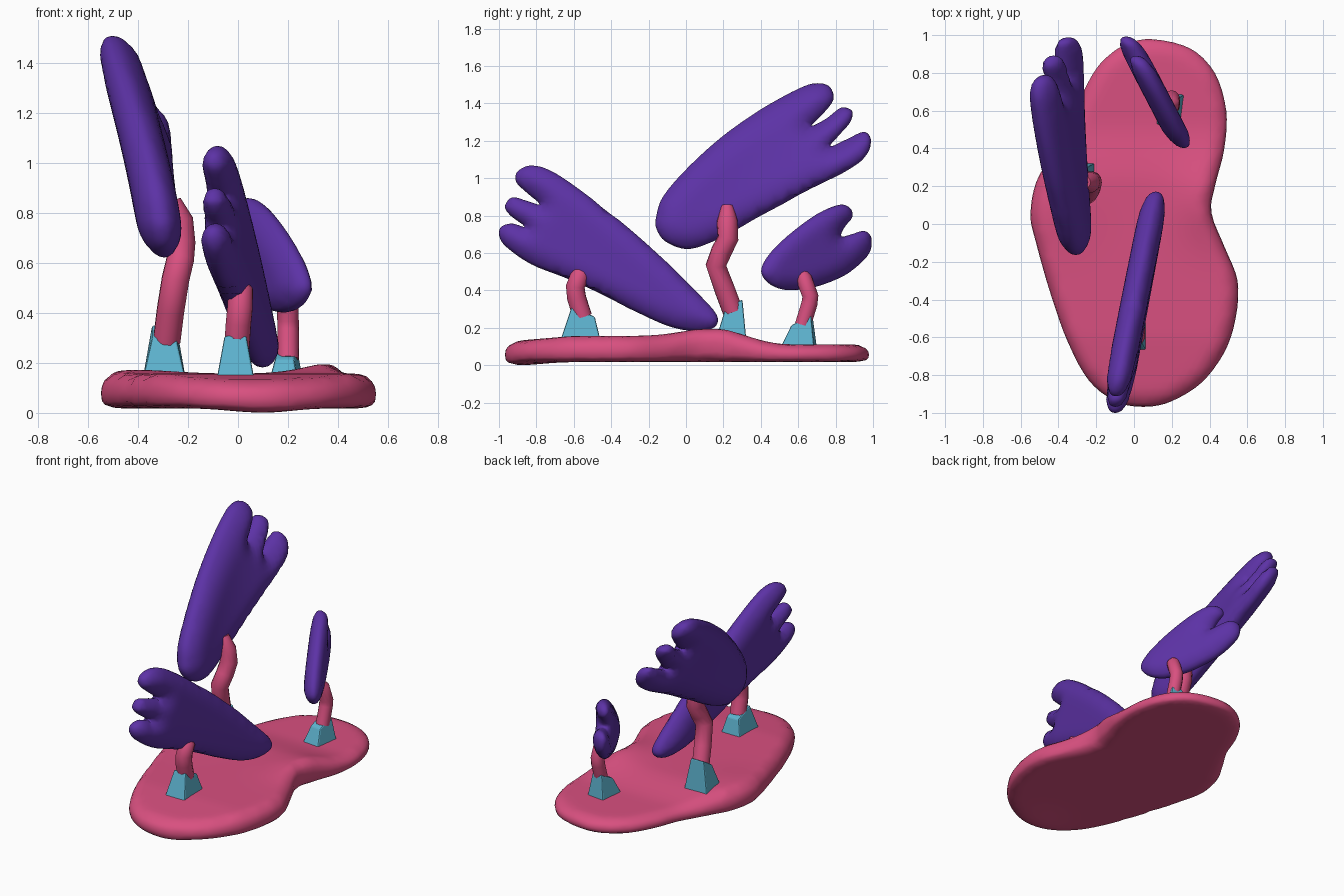
import bpy
import bmesh
import math
from mathutils import Matrix, Vector, geometry

cube = bpy.data.objects.get("Cube")
if cube:
    bpy.data.objects.remove(cube, do_unlink=True)


def make_material(name, color):
    material = bpy.data.materials.new(name)
    material.use_nodes = True
    rgba = (*color, 1.0)
    material.diffuse_color = rgba
    for node in material.node_tree.nodes:
        if node.type == "BSDF_PRINCIPLED":
            node.inputs["Base Color"].default_value = rgba
            node.inputs["Roughness"].default_value = 0.7
    return material


PINK = make_material("raspberry pink", (0.69, 0.08, 0.215))
PURPLE = make_material("violet purple", (0.108, 0.032, 0.38))
TEAL = make_material("sky teal", (0.11, 0.45, 0.62))


def finish(bm, name, material, smooth):
    """Turn a bmesh into a linked object with one colour."""
    bmesh.ops.recalc_face_normals(bm, faces=bm.faces)
    for face in bm.faces:
        face.smooth = smooth
    mesh = bpy.data.meshes.new(name)
    bm.to_mesh(mesh)
    bm.free()
    mesh.materials.append(material)
    obj = bpy.data.objects.new(name, mesh)
    bpy.context.collection.objects.link(obj)
    return obj


def smooth_outline(points, steps=4):
    """Closed Catmull-Rom curve through the points."""
    pts = [Vector(p) for p in points]
    count = len(pts)
    result = []
    for i in range(count):
        before, start, end, after = (pts[(i + k - 1) % count] for k in range(4))
        for s in range(steps):
            t = s / steps
            result.append(0.5 * (2 * start + (end - before) * t
                                 + (2 * before - 5 * start + 4 * end - after) * t ** 2
                                 + (3 * start - before - 3 * end + after) * t ** 3))
    return result


def distance(point, outline):
    best = math.inf
    for i, start in enumerate(outline):
        edge = outline[i - 1] - start
        t = max(0.0, min(1.0, (point - start).dot(edge) / max(edge.length_squared, 1e-12)))
        best = min(best, (point - start - t * edge).length)
    return best


def pillow(name, points, rim, place, material, spacing=0.03):
    """Puffed slab: a filled outline whose two skins round together at the rim."""
    outline = smooth_outline(points)
    count = len(outline)
    area = sum(outline[i - 1].cross(outline[i]) for i in range(count))
    verts = list(outline)

    # Rows hugging the rim keep the rounded edge even
    for inset in (0.004, 0.014):
        for i in range(count):
            along = (outline[(i + 1) % count] - outline[i - 1]).normalized()
            inward = Vector((-along.y, along.x)) * math.copysign(1, area)
            candidate = outline[i] + inward * inset
            if distance(candidate, outline) > inset * 0.8:
                verts.append(candidate)

    # Regular grid over the interior
    low = [min(p[k] for p in outline) for k in range(2)]
    high = [max(p[k] for p in outline) for k in range(2)]
    for row in range(int((high[1] - low[1]) / spacing) + 1):
        for column in range(int((high[0] - low[0]) / spacing) + 1):
            p = Vector((low[0] + (column + 0.5 * (row % 2)) * spacing, low[1] + row * spacing))
            if distance(p, outline) > spacing:
                verts.append(p)
    loop = [(i, (i + 1) % count) for i in range(count)]
    flat, _, faces, *_ = geometry.delaunay_2d_cdt(verts, loop, [], 1, 1e-6)

    bm = bmesh.new()
    front, back = [], []
    for p in flat:
        depth = distance(p, outline)
        puff = math.sqrt(max(0.0, 1 - (1 - min(depth / rim, 1)) ** 2))
        if depth < 1e-5:
            vert = bm.verts.new(place(p.x, p.y, 0))
            front.append(vert)
            back.append(vert)
        else:
            front.append(bm.verts.new(place(p.x, p.y, puff)))
            back.append(bm.verts.new(place(p.x, p.y, -puff)))
    for face in faces:
        for skin in (front, back):
            corners = [skin[i] for i in face]
            if len(set(corners)) > 2 and not bm.faces.get(corners):
                bm.faces.new(corners)
    obj = finish(bm, name, material, True)
    relax = obj.modifiers.new("relax", "SMOOTH")
    relax.factor = 0.5
    relax.iterations = 2
    return obj


# Island base: pinched oval, flat below, with a soft mound on its left waist
def base_surface(x, y, side):
    ramp = max(0.0, min(1.0, (y - 0.2) / 0.35))
    mound = 0.05 * math.exp(-((x - 0.42) ** 2 + (y - 0.12) ** 2) / 0.035)
    top = 0.157 - 0.045 * ramp * ramp * (3 - 2 * ramp) + mound
    top += 0.015 * math.exp(-((x + 0.4) ** 2 + (y - 0.1) ** 2) / 0.04)
    top -= 0.025 * max(0.0, min(1.0, (-y - 0.6) / 0.3))
    bottom = 0.018 - 0.018 * math.exp(-((x - 0.1) ** 2 + (y + 0.9) ** 2) / 0.03)
    edge = bottom + 0.42 * (top - bottom) + 0.6 * mound
    if side < 0:
        return (x, y, edge - math.sqrt(-side) * (edge - bottom))
    return (x, y, edge + side * (top - edge))


pillow("island_base", [
    (.1, .98), (.3, .93), (.43, .8), (.49, .6), (.48, .4), (.43, .2), (.41, .06),
    (.48, -.12), (.55, -.3), (.54, -.5), (.48, -.68), (.36, -.84), (.2, -.94),
    (.05, -.97), (-.1, -.94), (-.24, -.83), (-.35, -.63), (-.44, -.38), (-.52, -.1),
    (-.55, .05), (-.52, .22), (-.43, .38), (-.33, .54), (-.27, .7), (-.18, .85), (-.05, .95),
], 0.07, base_surface, PINK, 0.035)


# Fingered paddles: drawn in side profile, leaning in x, puffed in thickness
def paddle(name, points, lean, thickness, rim):
    pillow(name, points, rim,
           lambda y, z, side: (lean(y, z) + side * thickness, y, z), PURPLE)


def tall_lean(y, z):
    """Slanted sheet that twists towards its rounded front end."""
    twist = 0.23 * (z - 0.68 * y - 0.8) * (1 - y / 0.85)
    return 0.12 * y - 0.385 * z - 0.015 + twist


paddle("tall_paddle", [
    (-.16, .8), (-.12, .91), (.02, 1.07), (.2, 1.23), (.4, 1.37), (.6, 1.48), (.7, 1.51),
    (.77, 1.49), (.79, 1.42), (.73, 1.34), (.67, 1.28), (.75, 1.32), (.83, 1.38),
    (.89, 1.36), (.88, 1.3), (.82, 1.23), (.77, 1.17), (.86, 1.21), (.95, 1.25), (.99, 1.21),
    (.97, 1.13), (.88, 1.05), (.6, .9), (.3, .74), (.12, .65), (0, .62), (-.11, .66), (-.16, .73),
], tall_lean, 0.09, 0.15)

paddle("front_paddle", [
    (.17, .26), (.1, .35), (-.1, .55), (-.3, .73), (-.5, .89), (-.7, 1.03), (-.82, 1.07),
    (-.9, 1.04), (-.91, .98), (-.85, .92), (-.78, .86), (-.85, .88), (-.93, .9), (-.97, .85),
    (-.94, .8), (-.86, .74), (-.93, .76), (-.99, .74), (-1, .69), (-.96, .63), (-.83, .54),
    (-.6, .44), (-.3, .3), (-.1, .21), (.05, .18), (.15, .2),
], lambda y, z: 0.095 + 0.17 * y - 0.035 * z, 0.073, 0.12)

paddle("small_paddle", [
    (.4, .5), (.44, .59), (.55, .7), (.7, .81), (.82, .86), (.88, .84), (.89, .79),
    (.85, .74), (.83, .69), (.88, .7), (.95, .72), (.99, .69), (.99, .62), (.95, .56),
    (.85, .48), (.7, .42), (.55, .4), (.45, .43),
], lambda y, z: 0.474 - 0.52 * y, 0.068, 0.09)


# Kinked arms: tubes running from socket into paddle, narrowing at the tip
def arm(name, path, radius):
    curve = bpy.data.curves.new(name, "CURVE")
    curve.dimensions = "3D"
    curve.bevel_depth = radius
    curve.bevel_resolution = 4
    curve.use_fill_caps = True
    spline = curve.splines.new("POLY")
    spline.points.add(len(path) - 1)
    for point, location in zip(spline.points, path):
        point.co = (*location, 1)
    spline.points[-1].radius = 0.6
    spline.use_smooth = True
    curve.materials.append(PINK)
    obj = bpy.data.objects.new(name, curve)
    bpy.context.collection.objects.link(obj)


# Sockets: four-sided tapered blocks whose tops tilt to meet the arms
def socket(name, center, bottom, top, widths, tilt, shift, turn):
    bm = bmesh.new()
    bmesh.ops.create_cone(bm, cap_ends=True, segments=4, radius1=math.sqrt(2),
                          radius2=math.sqrt(2) * 0.56, depth=top - bottom,
                          matrix=Matrix.Rotation(math.pi / 4, 4, "Z"))
    for vert in bm.verts:
        vert.co.x *= widths[0]
        vert.co.y *= widths[1]
        if vert.co.z > 0:
            vert.co.z += tilt * vert.co.y
            vert.co.y += shift
    obj = finish(bm, name, TEAL, False)
    obj.location = (*center, (top + bottom) / 2)
    obj.rotation_euler.z = turn
    bevel = obj.modifiers.new("soft edges", "BEVEL")
    bevel.width = 0.008
    bevel.segments = 2


arm("tall_arm", [(-.285, .25, .29), (-.27, .205, .41), (-.25, .16, .535), (-.232, .19, .61),
                 (-.226, .225, .68), (-.235, .22, .77), (-.262, .22, .85)], 0.056)
arm("front_arm", [(-.005, -.553, .26), (.002, -.585, .36), (.008, -.592, .42),
                  (.01, -.565, .485), (-.015, -.545, .53)], 0.052)
arm("small_arm", [(.2, .625, .215), (.2, .66, .33), (.2, .665, .37), (.198, .63, .465),
                  (.17, .61, .51)], 0.043)

socket("tall_socket", (-.295, .24), 0.13, 0.325, (.087, .083), 0.6, 0.015, 0)
socket("front_socket", (-.01, -.565), 0.12, 0.285, (.078, .111), -0.4, 0.015, 0)
socket("small_socket", (.19, .6), 0.08, 0.24, (.068, .095), 0.5, 0.02, -0.12)
